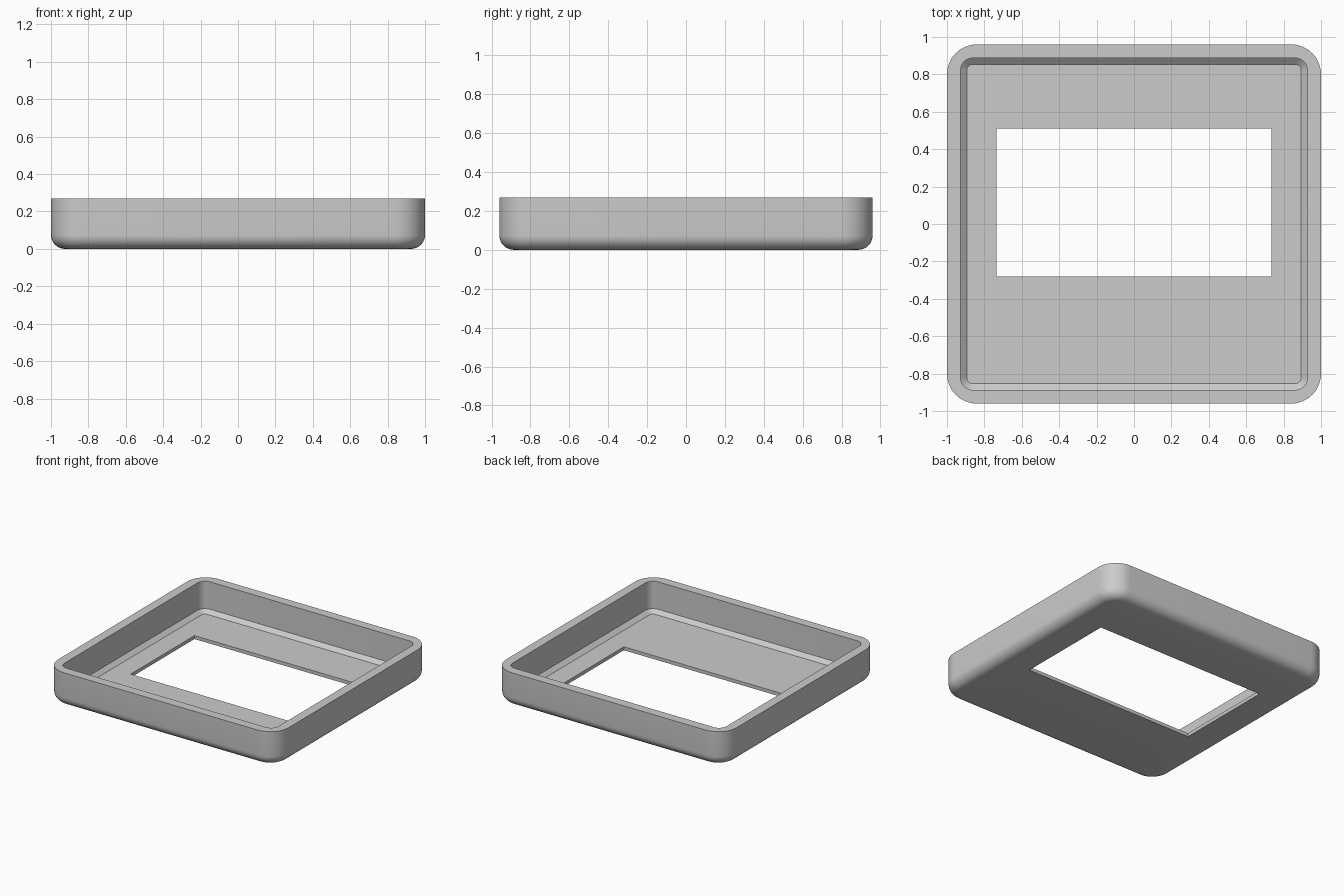
import bpy, bmesh
from math import sin, cos, pi, radians

if "Cube" in bpy.data.objects:
    bpy.data.objects.remove(bpy.data.objects["Cube"])

HX, HY, H = 1.0, 0.96, 0.27      # outer half sizes and height
CORNER, FILLET = 0.16, 0.075     # plan corner radius, bottom edge radius
STEPS = 12                       # segments per corner


def ring(bm, x0, x1, y0, y1, r, z):
    """Rounded rectangle loop; zero radius stacks the corner points."""
    centres = [(x1 - r, y1 - r), (x0 + r, y1 - r), (x0 + r, y0 + r), (x1 - r, y0 + r)]
    verts = []
    for q, (cx, cy) in enumerate(centres):
        for i in range(STEPS + 1):
            a = (q + i / STEPS) * pi / 2
            verts.append(bm.verts.new((cx + r * cos(a), cy + r * sin(a), z)))
    return verts


def centred(bm, hx, hy, r, z):
    return ring(bm, -hx, hx, -hy, hy, r, z)


def window(bm, z):
    return ring(bm, -0.735, 0.735, -0.28, 0.51, 0, z)


bm = bmesh.new()
floor_z, ledge_z = 0.027, 0.055

# Closed cross-section: window edge, underside, fillet, wall, rim, inside, floor
loops = [window(bm, 0)]
for i in range(9):
    a = i / 8 * pi / 2
    inset = FILLET * (1 - sin(a))
    loops.append(centred(bm, HX - inset, HY - inset, CORNER - inset, FILLET * (1 - cos(a))))
loops.append(centred(bm, HX, HY, CORNER, H))
loops.append(centred(bm, 0.927, 0.887, 0.065, H))
loops.append(centred(bm, 0.927, 0.887, 0.065, ledge_z))
loops.append(centred(bm, 0.894, 0.854, 0.032, floor_z))
loops.append(window(bm, floor_z))

for a, b in zip(loops, loops[1:] + loops[:1]):
    n = len(a)
    for i in range(n):
        j = (i + 1) % n
        bm.faces.new((a[i], a[j], b[j], b[i]))

bmesh.ops.remove_doubles(bm, verts=bm.verts[:], dist=0.0001)
bmesh.ops.recalc_face_normals(bm, faces=bm.faces[:])
mesh = bpy.data.meshes.new("bezel_tray")
bm.to_mesh(mesh)
bm.free()

tray = bpy.data.objects.new("bezel_tray", mesh)
bpy.context.collection.objects.link(tray)

# Single grey plastic
grey = bpy.data.materials.new("grey_plastic")
grey.use_nodes = True
colour = (0.6, 0.6, 0.6, 1)
grey.diffuse_color = colour
grey.node_tree.nodes["Principled BSDF"].inputs["Base Color"].default_value = colour
mesh.materials.append(grey)

bpy.ops.object.select_all(action="DESELECT")
tray.select_set(True)
bpy.context.view_layer.objects.active = tray
bpy.ops.object.shade_smooth_by_angle(angle=radians(30))
